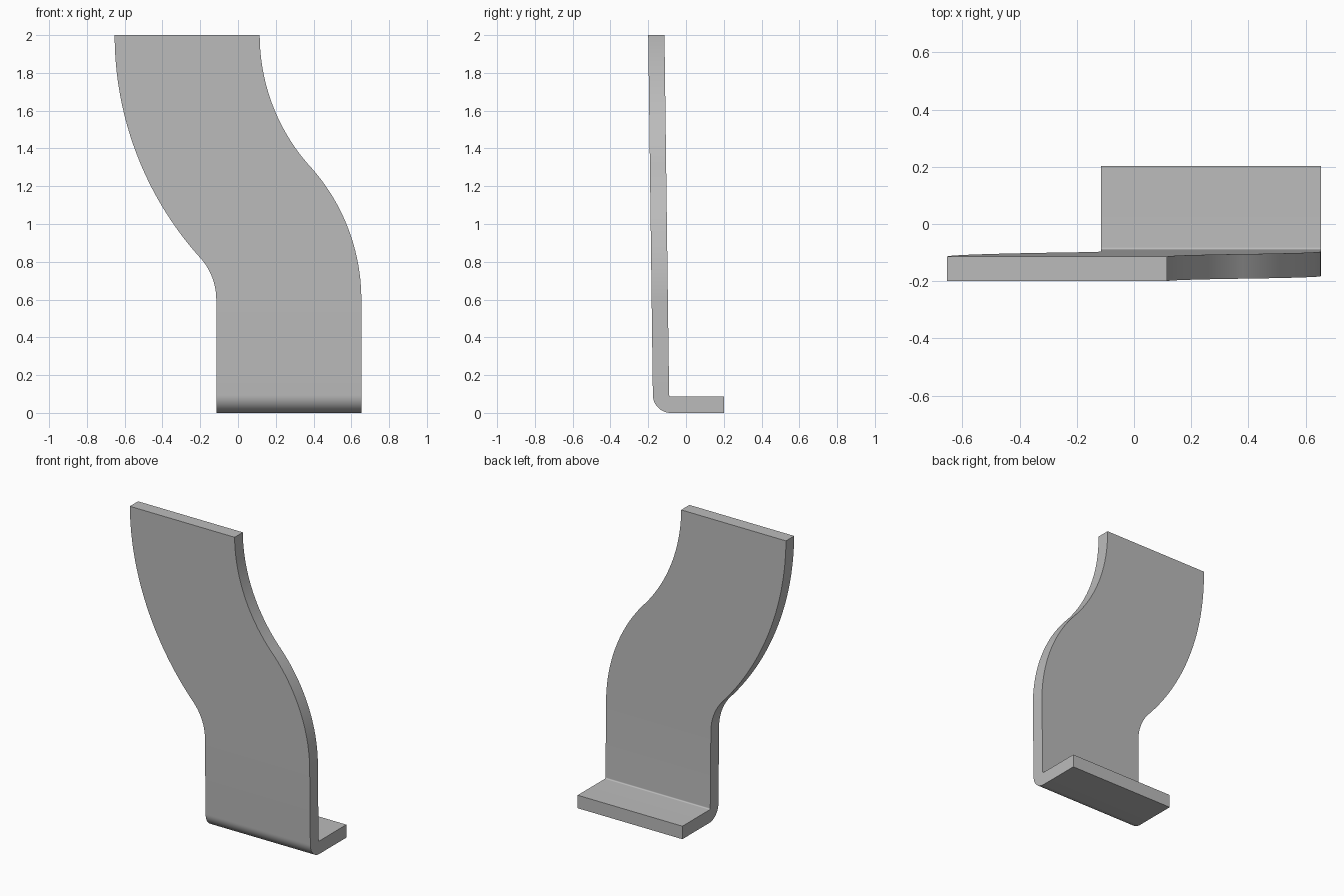
import bpy, bmesh
from math import sin, cos, sqrt, radians, pi

cube = bpy.data.objects.get("Cube")
if cube:
    bpy.data.objects.remove(cube)

HEIGHT, STRAIGHT, THICK = 2.0, 0.6, 0.086
TOP_LEFT, WIDTH, OFFSET = -0.653, 0.768, 0.538
LEAN = 0.0129
BEND = radians(42)


def edge_x(z, x_top, upper, lower):
    """S-shaped edge: two tangent arcs above a straight run."""
    if z <= STRAIGHT:
        return x_top + OFFSET
    if z < STRAIGHT + lower * sin(BEND):
        return x_top + OFFSET - lower + sqrt(lower ** 2 - (z - STRAIGHT) ** 2)
    return x_top + upper - sqrt(upper ** 2 - (HEIGHT - z) ** 2)


def front_y(z):
    return -0.2 + LEAN * (HEIGHT - z)


# Stations along the bent strip: outer (y, z) and inner (y, z)
stations = [((0.202, 0), (0.202, THICK))]
outer_r, inner_r, steps = 0.095, 0.008, 14
oy = front_y(outer_r) + outer_r
iy = front_y(THICK) + THICK + inner_r
for i in range(steps + 1):
    a = pi / 2 * i / steps
    stations.append(((oy - outer_r * sin(a), outer_r * (1 - cos(a))),
                     (iy - inner_r * sin(a), THICK + inner_r * (1 - cos(a)))))

# Straight run, then evenly spaced heights plus the two inflections
curve = [STRAIGHT + (HEIGHT - STRAIGHT) * i / 64 for i in range(65)]
curve += [STRAIGHT + r * sin(BEND) for r in (0.33, 1.05)]
for z in sorted(curve):
    stations.append(((front_y(z), z), (front_y(z) + THICK, z)))

# Loft a four-cornered section through the stations
bm = bmesh.new()
rows = []
for outer, inner in stations:
    row = []
    for (y, z), side in ((outer, 0), (outer, 1), (inner, 1), (inner, 0)):
        if side:
            x = edge_x(z, TOP_LEFT + WIDTH, 1.04, 1.052)
        else:
            x = edge_x(z, TOP_LEFT, 1.762, 0.33)
        row.append(bm.verts.new((x, y, z)))
    rows.append(row)
for a, b in zip(rows, rows[1:]):
    for k in range(4):
        n = (k + 1) % 4
        bm.faces.new((a[k], a[n], b[n], b[k]))
bm.faces.new(rows[0])
bm.faces.new(rows[-1])
bmesh.ops.recalc_face_normals(bm, faces=bm.faces)

mesh = bpy.data.meshes.new("curved_bracket")
bm.to_mesh(mesh)
bm.free()
bracket = bpy.data.objects.new("curved_bracket", mesh)
bpy.context.collection.objects.link(bracket)

# Plain grey finish
grey = bpy.data.materials.new("plain_grey")
grey.use_nodes = True
colour = (0.5, 0.5, 0.5, 1)
grey.diffuse_color = colour
grey.node_tree.nodes["Principled BSDF"].inputs["Base Color"].default_value = colour
mesh.materials.append(grey)

bpy.ops.object.select_all(action="DESELECT")
bracket.select_set(True)
bpy.context.view_layer.objects.active = bracket
bpy.ops.object.shade_smooth_by_angle(angle=radians(30))
